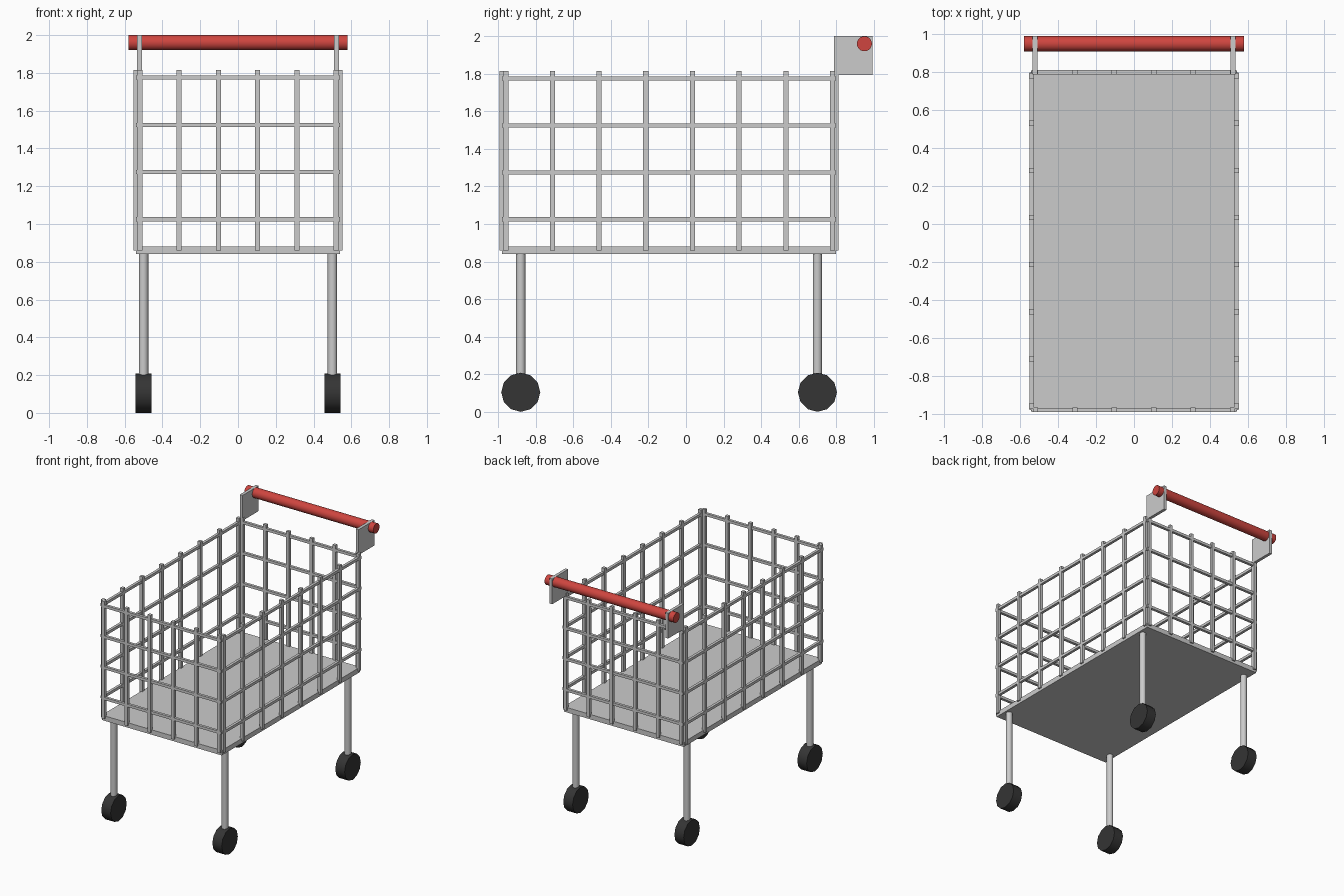
import bpy
from math import pi, radians

if "Cube" in bpy.data.objects:
    bpy.data.objects.remove(bpy.data.objects["Cube"])

X, Y0, Y1 = 0.54, -0.98, 0.80   # basket wall planes
YM = (Y0 + Y1) / 2


def paint(name, rgb):
    m = bpy.data.materials.new(name)
    m.diffuse_color = (*rgb, 1)
    m.use_nodes = True
    m.node_tree.nodes["Principled BSDF"].inputs["Base Color"].default_value = m.diffuse_color
    return m


RED = paint("red", (0.62, 0.06, 0.05))
BLACK = paint("black", (0.035, 0.035, 0.035))


def box(name, loc, size):
    bpy.ops.mesh.primitive_cube_add(size=1, location=loc)
    o = bpy.context.object
    o.name = name
    o.scale = size
    return o


def rod(name, loc, r, depth, sides=24, rot=(0, 0, 0), mat=None):
    bpy.ops.mesh.primitive_cylinder_add(vertices=sides, radius=r, depth=depth,
                                        location=loc, rotation=rot)
    o = bpy.context.object
    o.name = name
    if mat:
        o.data.materials.append(mat)
    bpy.ops.object.shade_smooth_by_angle(angle=radians(35))
    return o


# Basket floor
box("basket_floor", (0, YM, 0.86), (2 * X, Y1 - Y0, 0.04))

# Upright wires
V, VZ, VH = 0.027, 1.3375, 0.955
for y in (Y0, Y1):
    for i in range(6):
        box("end_upright", (-0.52 + i * 0.208, y, VZ), (V, 0.025, VH))
for x in (-X, X):
    for i in range(8):
        box("side_upright", (x, Y0 + 0.02 + i * 1.74 / 7, VZ), (0.025, V, VH))

# Horizontal wires
H = 0.022
for i in range(4):
    z = 1.025 + i * 0.25
    for y in (Y0, Y1):
        box("end_wire", (0, y, z), (2 * X, H, H))
    for x in (-X, X):
        box("side_wire", (x, YM, z), (H, Y1 - Y0, H))

# Legs and wheels
for x in (-0.5, 0.5):
    for y in (-0.88, 0.70):
        rod("leg", (x, y, 0.495), 0.025, 0.69)
        rod("wheel", (x, y, 0.104), 0.104, 0.084, 12, (0, pi / 2, 0), BLACK)

# Handle plates and push bar
for x in (-0.522, 0.522):
    box("handle_plate", (x, 0.89, 1.897), (0.025, 0.205, 0.206))
rod("push_handle", (0, 0.95, 1.96), 0.04, 1.16, 24, (0, pi / 2, 0), RED)
